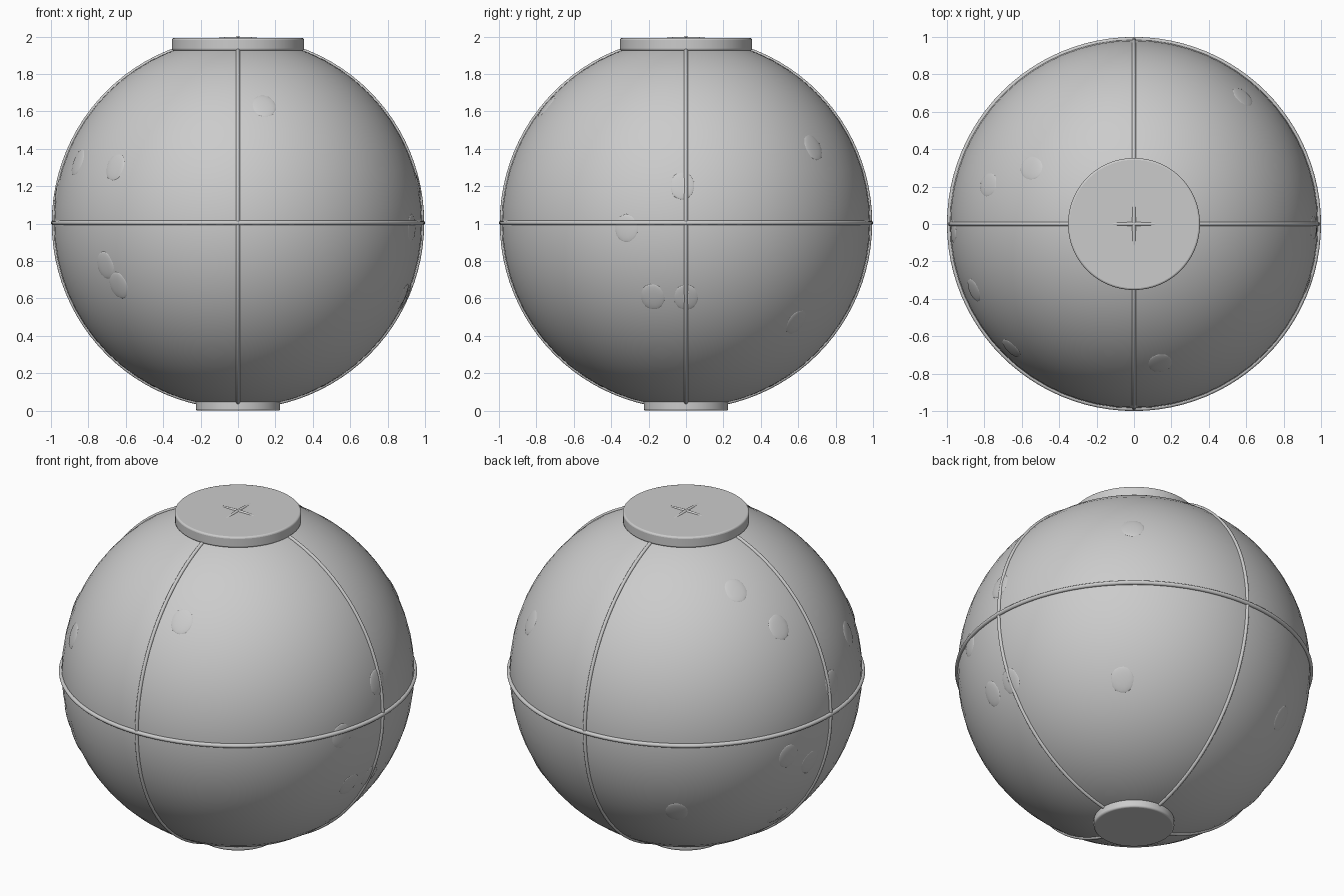
import bpy, math
from mathutils import Vector

if "Cube" in bpy.data.objects:
    bpy.data.objects.remove(bpy.data.objects["Cube"])

CENTER = Vector((0, 0, 1.004))
RADIUS = 0.985

grey = bpy.data.materials.new("light_grey")
grey.diffuse_color = (0.6, 0.6, 0.6, 1)
grey.use_nodes = True
grey.node_tree.nodes["Principled BSDF"].inputs["Base Color"].default_value = grey.diffuse_color


def finish(name, angle=40):
    obj = bpy.context.object
    obj.name = name
    obj.data.materials.append(grey)
    bpy.ops.object.shade_smooth_by_angle(angle=math.radians(angle))
    return obj


def ring(name, major, minor, rotation=(0, 0, 0)):
    bpy.ops.mesh.primitive_torus_add(major_radius=major, minor_radius=minor,
                                     major_segments=96, minor_segments=12,
                                     location=CENTER, rotation=rotation)
    finish(name, 60)


def cap(name, radius, bottom, top):
    bpy.ops.mesh.primitive_cylinder_add(vertices=64, radius=radius, depth=top - bottom,
                                        location=(0, 0, (top + bottom) / 2))
    obj = bpy.context.object
    bevel = obj.modifiers.new("rounded_rim", 'BEVEL')
    bevel.width, bevel.segments = 0.01, 3
    finish(name)


def bump(number, direction):
    # Shallow flattened pebble lying on the shell
    n = Vector(direction).normalized()
    bpy.ops.mesh.primitive_ico_sphere_add(subdivisions=2, radius=1,
                                          location=CENTER + n * (RADIUS - 0.006),
                                          rotation=n.to_track_quat('Z', 'Y').to_euler())
    bpy.context.object.scale = (0.068, 0.078, 0.011)
    finish(f"surface_bump_{number}", 60)


# Main shell
bpy.ops.mesh.primitive_uv_sphere_add(segments=64, ring_count=32, radius=RADIUS, location=CENTER)
finish("ball_shell", 60)

# Seams: equator and two meridians, whose tops break through the upper cap as a cross
ring("equator_seam", 0.9875, 0.0125)
ring("side_seam", 0.985, 0.0105, (math.pi / 2, 0, 0))
ring("front_seam", 0.985, 0.0105, (0, math.pi / 2, 0))

# Top and bottom caps
cap("top_cap", 0.353, 1.925, 1.992)
cap("bottom_cap", 0.225, 0.0, 0.05)

# Scattered surface bumps, as directions from the centre
bumps = [(-.66, -.67, .30), (-.87, -.36, .33), (-.72, -.65, -.23), (-.65, -.68, -.34),
         (.14, -.75, .63), (.93, -.32, -.03), (.89, -.18, -.40), (.90, 0, -.40),
         (.97, -.02, .20), (.59, .69, .41), (.59, .60, -.54), (-.78, .21, .56),
         (-.55, .30, .76), (-.97, -.04, .17), (-.93, .32, -.16), (-.95, .14, -.26),
         (-.46, .75, -.47), (-.74, .16, -.64)]
for i, direction in enumerate(bumps, 1):
    bump(i, direction)
